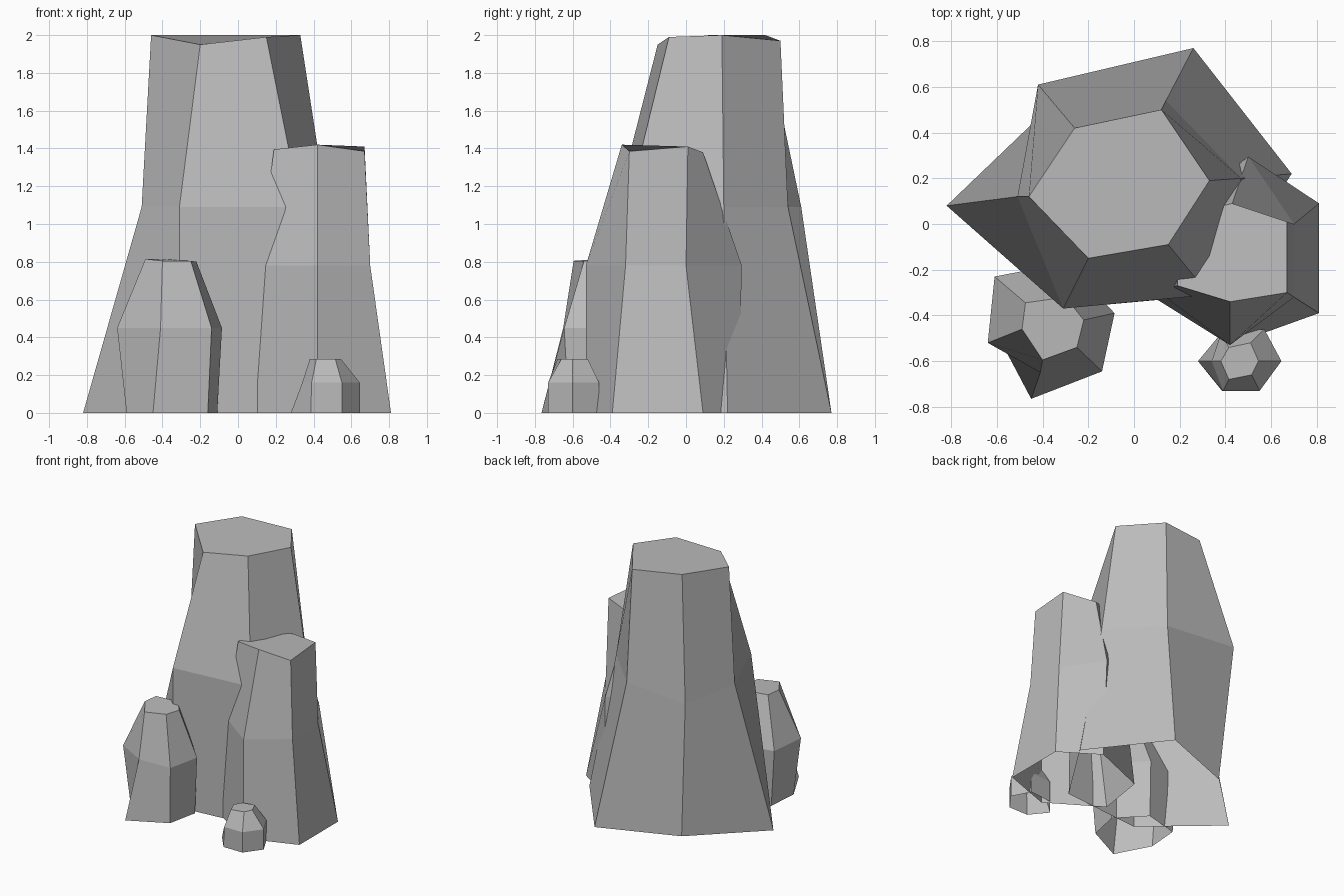
import bpy, bmesh

default = bpy.data.objects.get("Cube")
if default:
    bpy.data.objects.remove(default, do_unlink=True)

stone = bpy.data.materials.new("grey_stone")
stone.use_nodes = True
grey = (0.5, 0.5, 0.5, 1)
stone.diffuse_color = grey
stone.node_tree.nodes["Principled BSDF"].inputs["Base Color"].default_value = grey


def column(name, mid_z, base, mid, top, top_z):
    """Six-sided stone column: base and waist rings, tilted cap, open underside."""
    bm = bmesh.new()
    heights = ([0] * 6, [mid_z] * 6, top_z)
    rings = [[bm.verts.new((x, y, z)) for (x, y), z in zip(ring, zs)]
             for ring, zs in zip((base, mid, top), heights)]
    for low, high in zip(rings, rings[1:]):
        for i in range(6):
            j = (i + 1) % 6
            bm.faces.new((low[i], low[j], high[j], high[i]))
    bm.faces.new(rings[-1])
    mesh = bpy.data.meshes.new(name)
    bm.to_mesh(mesh)
    bm.free()
    mesh.materials.append(stone)
    obj = bpy.data.objects.new(name, mesh)
    bpy.context.collection.objects.link(obj)


# Rings run counter-clockwise, starting at the left-front corner
column("tall_column", 1.09,
       [(-.82, .08), (-.31, -.37), (.35, -.31), (.69, .22), (.26, .77), (-.34, .54)],
       [(-.51, .12), (-.31, -.37), (.33, -.31), (.47, .2), (.14, .54), (-.42, .61)],
       [(-.46, .12), (-.2, -.15), (.15, -.09), (.33, .19), (.12, .5), (-.26, .42)],
       [2, 1.95, 1.99, 2, 1.97, 2])

column("medium_column", .78,
       [(.02, -.28), (.42, -.53), (.81, -.39), (.81, .09), (.52, .28), (.08, .1)],
       [(.11, -.3), (.42, -.53), (.7, -.32), (.7, 0), (.5, .295), (.14, .05)],
       [(.19, -.27), (.42, -.34), (.67, -.3), (.67, .01), (.43, .09), (.19, .03)],
       [1.395, 1.42, 1.385, 1.41, 1.38, 1.38])

column("small_column", .45,
       [(-.59, -.5), (-.45, -.765), (-.16, -.62), (-.11, -.38), (-.3, -.18), (-.57, -.25)],
       [(-.64, -.52), (-.41, -.65), (-.14, -.645), (-.085, -.39), (-.3, -.17), (-.61, -.23)],
       [(-.49, -.46), (-.4, -.595), (-.25, -.54), (-.22, -.42), (-.3, -.32), (-.475, -.345)],
       [.815, .805, .805, .8, .81, .815])

column("pebble_column", .16,
       [(.28, -.6), (.385, -.73), (.55, -.73), (.645, -.6), (.57, -.46), (.38, -.48)],
       [(.34, -.6), (.39, -.73), (.55, -.73), (.645, -.6), (.57, -.46), (.38, -.48)],
       [(.38, -.6), (.415, -.68), (.515, -.66), (.545, -.6), (.51, -.52), (.415, -.54)],
       [.285] * 6)
